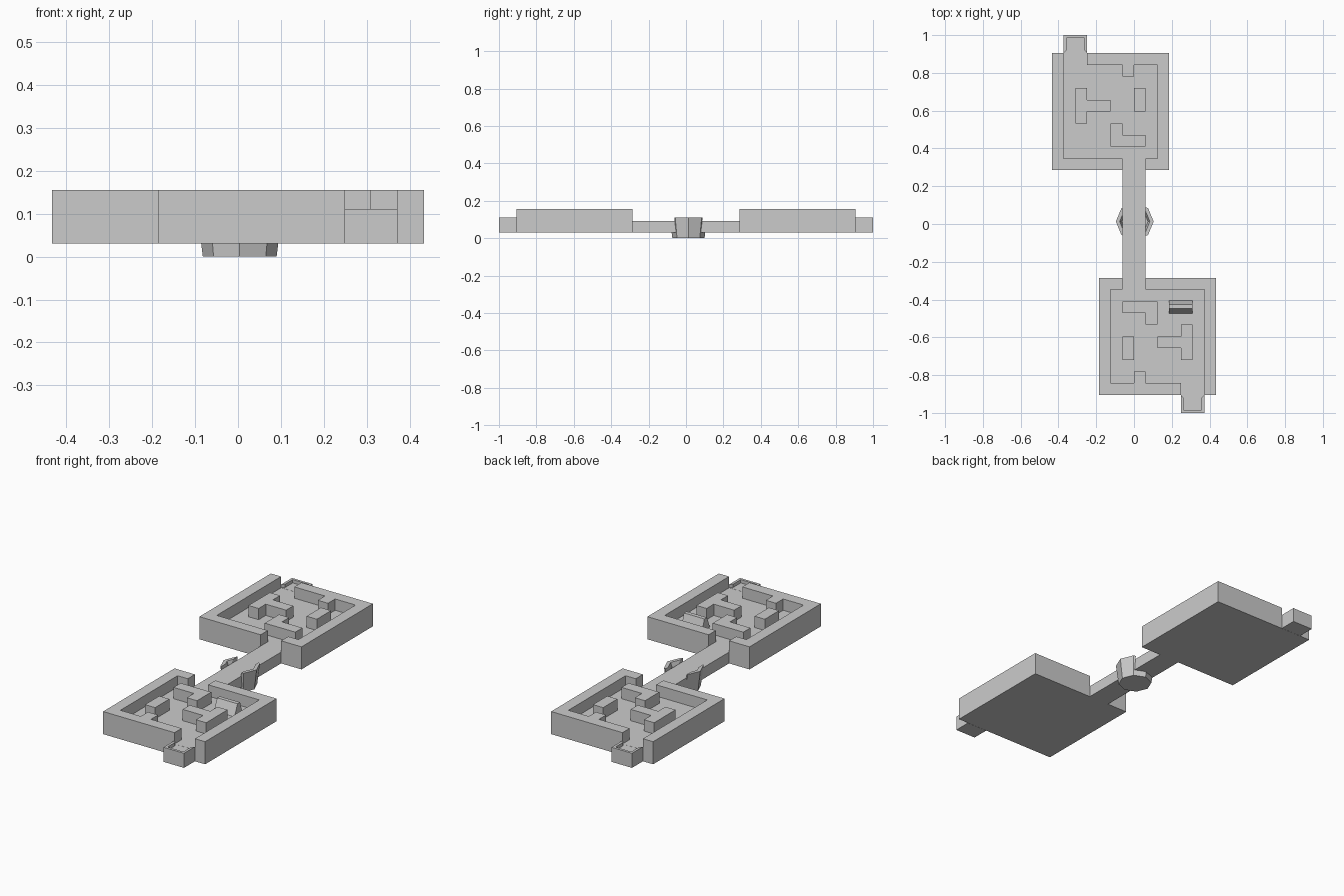
import bpy, bmesh, math
from mathutils import Matrix

U = 0.062                      # layout cell size
BASE, FLOOR, RIM, TOP = 0.031, 0.093, 0.111, 0.155
NORTH, SOUTH = -0.285, -0.906  # limits of the front arena

old = bpy.data.objects.get("Cube")
if old:
    bpy.data.objects.remove(old, do_unlink=True)

stone = bpy.data.materials.new("light grey")
stone.use_nodes = True
stone.diffuse_color = (0.6, 0.6, 0.6, 1)
stone.node_tree.nodes["Principled BSDF"].inputs["Base Color"].default_value = (0.6, 0.6, 0.6, 1)


def finish(name, bm):
    bmesh.ops.recalc_face_normals(bm, faces=bm.faces)
    mesh = bpy.data.meshes.new(name)
    bm.to_mesh(mesh)
    bm.free()
    mesh.materials.append(stone)
    obj = bpy.data.objects.new(name, mesh)
    bpy.context.collection.objects.link(obj)
    return obj


def prism(name, outline, z0, z1, turned=False):
    """Extrude a plan outline between two heights, optionally turned half round."""
    bm = bmesh.new()
    face = bm.faces.new([bm.verts.new((x, y, z0)) for x, y in outline])
    ext = bmesh.ops.extrude_face_region(bm, geom=[face])
    tops = [v for v in ext["geom"] if isinstance(v, bmesh.types.BMVert)]
    bmesh.ops.translate(bm, verts=tops, vec=(0, 0, z1 - z0))
    if turned:
        bm.transform(Matrix.Rotation(math.pi, 4, "Z"))
    return finish(name, bm)


def cells(points):
    """Cells across, and cells down from the arena's inner edge."""
    return [(x * U, NORTH - y * U) for x, y in points]


# Plan outlines in cells: two halves of the wall, then the inner blocks
PLANS = {
    "wall_west": [(-1, 0), (-3, 0), (-3, 10), (4, 10), (4, 9), (1, 9), (1, 8),
                  (0, 8), (0, 9), (-2, 9), (-2, 1), (-1, 1)],
    "wall_east": [(1, 0), (7, 0), (7, 10), (6, 10), (6, 1), (1, 1)],
    "hook_block": [(-1, 2), (2, 2), (2, 4), (1, 4), (1, 3), (-1, 3)],
    "tee_block": [(2, 5), (4, 5), (4, 4), (5, 4), (5, 7), (4, 7), (4, 6), (2, 6)],
    "short_block": [(-1, 5), (0, 5), (0, 7), (-1, 7)],
}

for turned, side in ((False, "front"), (True, "back")):
    prism(side + "_floor", cells([(-3, 0), (7, 0), (7, 10), (-3, 10)]), BASE, FLOOR, turned)
    for name, plan in PLANS.items():
        prism(f"{side}_{name}", cells(plan), FLOOR, TOP, turned)
    # Exit ledge with a low lip on three sides
    x0, x1, end, lip = 4 * U, 6 * U, -1.0, 0.014
    prism(side + "_ledge", [(x0, SOUTH), (x1, SOUTH), (x1, end), (x0, end)], BASE, FLOOR, turned)
    prism(side + "_ledge_lip",
          [(x0, SOUTH), (x0, end), (x1, end), (x1, SOUTH), (x1 - lip, SOUTH - lip),
           (x1 - lip, end + lip), (x0 + lip, end + lip), (x0 + lip, SOUTH - lip)],
          FLOOR, RIM, turned)

# Bridge between the arenas
prism("bridge", [(-U, NORTH), (U, NORTH), (U, -NORTH), (-U, -NORTH)], BASE, FLOOR)

# Sloped barrier, in the front arena only
bm = bmesh.new()
section = [(-0.473, FLOOR), (-0.447, TOP), (-0.425, TOP), (-0.405, FLOOR)]
face = bm.faces.new([bm.verts.new((3 * U, y, z)) for y, z in section])
ext = bmesh.ops.extrude_face_region(bm, geom=[face])
bmesh.ops.translate(bm, vec=(2 * U, 0, 0),
                    verts=[v for v in ext["geom"] if isinstance(v, bmesh.types.BMVert)])
finish("sloped_barrier", bm)


# Eight-sided bowl beneath the bridge, its rim showing on both sides
def ring(bm, radius, z):
    return [bm.verts.new((0.004 + radius * math.cos(i * math.pi / 4),
                          0.013 + radius * math.sin(i * math.pi / 4), z)) for i in range(8)]


bm = bmesh.new()
rings = [ring(bm, r, z) for r, z in ((0.086, 0), (0.1, RIM), (0.08, RIM), (0.07, FLOOR - 0.01))]
for a, b in zip(rings, rings[1:]):
    for i in range(8):
        j = (i + 1) % 8
        bm.faces.new((a[i], a[j], b[j], b[i]))
bm.faces.new(rings[0])
bm.faces.new(rings[-1])
bowl = finish("bowl", bm)

# Clear the rim where the bridge passes through
cutter = prism("bridge_cutter", [(-U, -0.2), (U, -0.2), (U, 0.2), (-U, 0.2)], BASE + 0.001, 0.2)
cutter.hide_render = True
cutter.hide_viewport = True
cutter.display_type = "WIRE"
cut = bowl.modifiers.new("bridge_gap", "BOOLEAN")
cut.operation = "DIFFERENCE"
cut.solver = "EXACT"
cut.object = cutter
